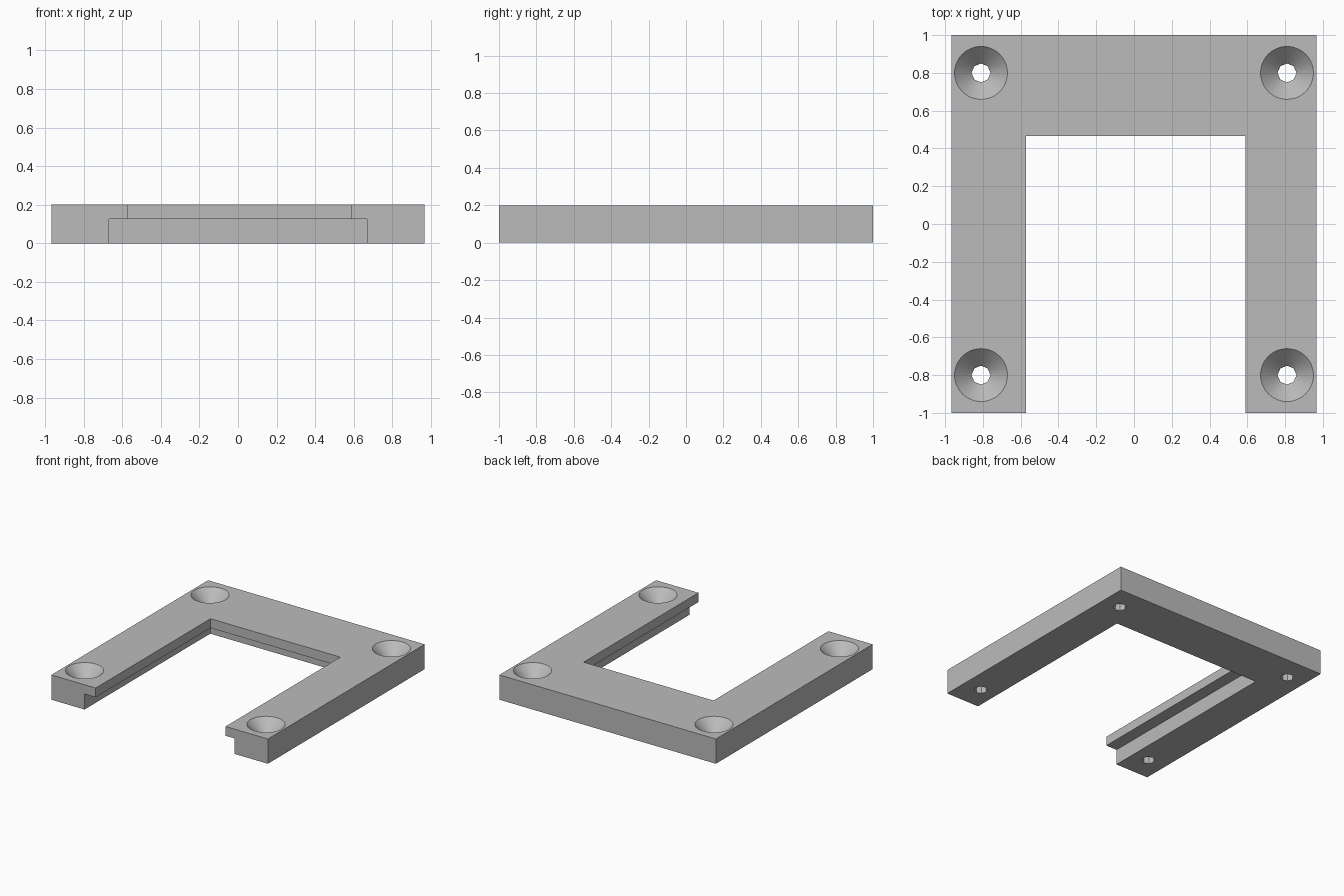
import bpy

cube = bpy.data.objects.get("Cube")
if cube:
    bpy.data.objects.remove(cube, do_unlink=True)

TOP = 0.2

grey = bpy.data.materials.new("plain_grey")
grey.use_nodes = True
colour = (0.5, 0.5, 0.5, 1)
grey.diffuse_color = colour
grey.node_tree.nodes["Principled BSDF"].inputs["Base Color"].default_value = colour


def box(name, low, high):
    centre = [(a + b) / 2 for a, b in zip(low, high)]
    bpy.ops.mesh.primitive_cube_add(size=1, location=centre)
    ob = bpy.context.object
    ob.name = name
    ob.scale = [b - a for a, b in zip(low, high)]
    bpy.ops.object.transform_apply(location=True, rotation=False, scale=True)
    return ob


def cut(target, cutter):
    cutter.hide_render = True
    mod = target.modifiers.new(cutter.name, 'BOOLEAN')
    mod.operation = 'DIFFERENCE'
    mod.solver = 'EXACT'
    mod.object = cutter
    bpy.context.view_layer.objects.active = target
    bpy.ops.object.modifier_apply(modifier=mod.name)
    bpy.data.objects.remove(cutter, do_unlink=True)


# Solid plate
frame = box("mounting_frame", (-0.967, -1, 0), (0.967, 1, TOP))
frame.data.materials.append(grey)

# Open slot through the top, and the wider undercut beneath its lip
cut(frame, box("slot_cutter", (-0.571, -1.2, -0.1), (0.589, 0.465, 0.3)))
cut(frame, box("undercut_cutter", (-0.67, -1.2, -0.1), (0.67, 0.603, 0.125)))

# Countersunk screw holes: a 45 degree cone and a narrow eight-sided bore
for x in (-0.81, 0.81):
    for y in (-0.8, 0.8):
        bpy.ops.mesh.primitive_cone_add(vertices=48, radius1=0, radius2=0.16,
                                        depth=0.16, location=(x, y, TOP - 0.06))
        cut(frame, bpy.context.object)
        bpy.ops.mesh.primitive_cylinder_add(vertices=8, radius=0.05,
                                            depth=0.6, location=(x, y, 0.1))
        cut(frame, bpy.context.object)

bpy.ops.object.select_all(action='DESELECT')
frame.select_set(True)
bpy.context.view_layer.objects.active = frame
bpy.ops.object.shade_smooth_by_angle()
